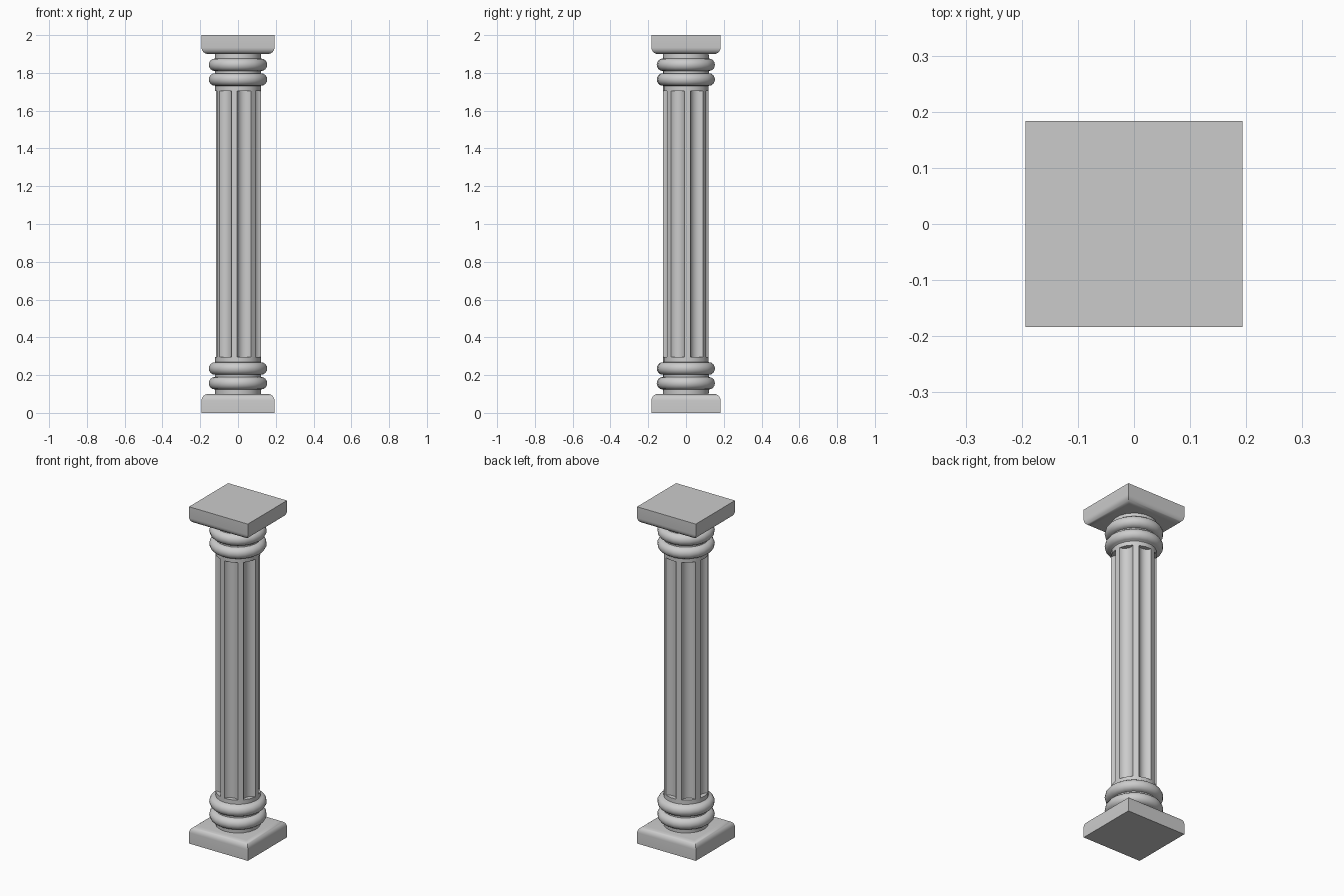
import bpy, bmesh
from math import sin, cos, pi, radians, hypot, atan2

if "Cube" in bpy.data.objects:
    bpy.data.objects.remove(bpy.data.objects["Cube"])

R, FLUTES, H = 0.121, 7, 2.0
Z_LOW, Z_HIGH = 0.295, 1.712
HALF = radians(18.3)
CENTRES = [radians(-22.3) + 2 * pi * k / FLUTES for k in range(FLUTES)]


def finish(bm, name, angle=35):
    bmesh.ops.recalc_face_normals(bm, faces=bm.faces)
    me = bpy.data.meshes.new(name)
    bm.to_mesh(me)
    bm.free()
    ob = bpy.data.objects.new(name, me)
    bpy.context.collection.objects.link(ob)
    bpy.ops.object.select_all(action='DESELECT')
    ob.select_set(True)
    bpy.context.view_layer.objects.active = ob
    bpy.ops.object.shade_smooth_by_angle(angle=radians(angle))
    return ob


def skin(bm, rings):
    # Joins closed rings with quads and caps both ends
    rows = [[bm.verts.new(p) for p in ring] for ring in rings]
    for a, b in zip(rows, rows[1:]):
        n = len(a)
        for i in range(n):
            j = (i + 1) % n
            bm.faces.new((a[i], a[j], b[j], b[i]))
    bm.faces.new(rows[0])
    bm.faces.new(rows[-1])


def slab(name, flip):
    # Square slab with the edges facing the shaft rounded
    bm = bmesh.new()
    bmesh.ops.create_cube(bm, size=1)
    for v in bm.verts:
        v.co = (v.co.x * 0.386, v.co.y * 0.367, (v.co.z + 0.5) * 0.1)
    edges = [e for e in bm.edges if all(v.co.z > 0.09 for v in e.verts)]
    bmesh.ops.bevel(bm, geom=edges, offset=0.035, segments=6,
                    profile=0.5, affect='EDGES')
    if flip:
        for v in bm.verts:
            v.co.z = H - v.co.z
    finish(bm, name)


def ringed_collar(name, flip):
    # Turned neck with two half-round rings and a plain band
    profile = [(R, 0.09)]
    for zc in (0.157, 0.235):
        for i in range(9):
            a = -pi / 2 + pi * i / 8
            profile.append((R + 0.002 + 0.032 * cos(a), zc + 0.033 * sin(a)))
    profile += [(R, 0.270), (R, Z_LOW)]
    angles = [c + o for c in CENTRES for o in (-HALF, 0, HALF)]
    bm = bmesh.new()
    skin(bm, [[(r * cos(a), r * sin(a), H - z if flip else z) for a in angles]
              for r, z in profile])
    finish(bm, name, 40)


def fluted_shaft():
    # Cross-section: seven concave flutes separated by narrow flat fillets
    section = []
    w, chord, depth, n = R * sin(HALF), R * cos(HALF), 0.021, 10
    rad = (w * w + depth * depth) / (2 * depth)
    off = chord - depth + rad
    span = atan2(w, rad - depth)
    for c in CENTRES:
        for i in range(n + 1):
            t = span * (2 * i / n - 1)
            x, y = off - rad * cos(t), rad * sin(t)
            r, a = hypot(x, y), c + atan2(y, x)
            section.append((r * cos(a), r * sin(a)))
    bm = bmesh.new()
    skin(bm, [[(x, y, z) for x, y in section]
              for z in (Z_LOW - 0.01, Z_HIGH + 0.01)])
    finish(bm, "fluted_shaft", 30)


slab("base_plinth", False)
slab("top_slab", True)
ringed_collar("base_rings", False)
ringed_collar("top_rings", True)
fluted_shaft()
